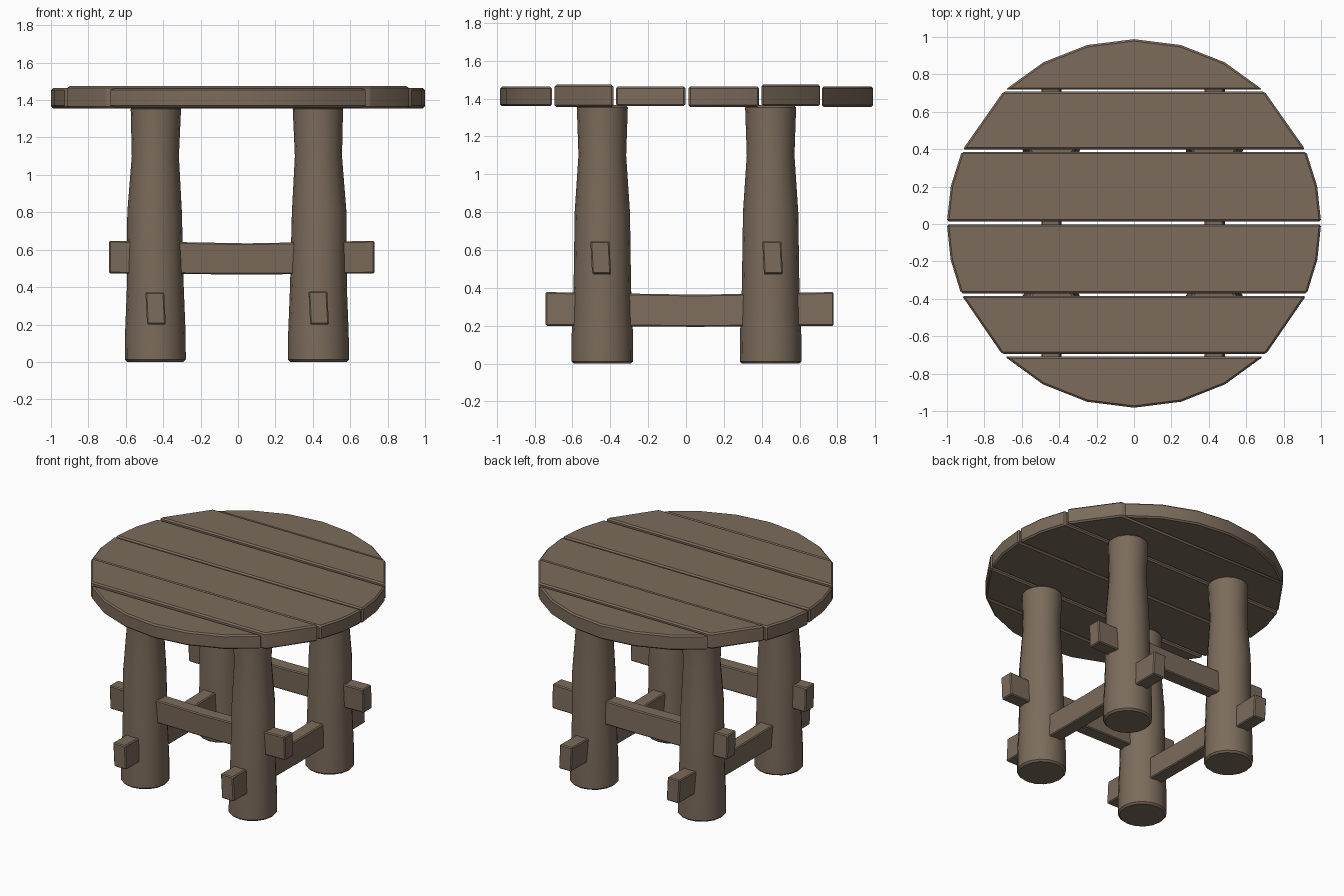
import bpy, bmesh, math
from mathutils import Vector

if "Cube" in bpy.data.objects:
    bpy.data.objects.remove(bpy.data.objects["Cube"])

wood = bpy.data.materials.new("weathered brown wood")
wood.diffuse_color = (0.2, 0.148, 0.105, 1)
wood.use_nodes = True
wood.node_tree.nodes["Principled BSDF"].inputs["Base Color"].default_value = wood.diffuse_color


def finish(name, bm, bevel, angle=30):
    """Turn a bmesh into a bevelled, smooth-by-angle wooden part."""
    bmesh.ops.recalc_face_normals(bm, faces=bm.faces)
    sharp = [e for e in bm.edges if e.calc_face_angle(0) > math.radians(50)]
    bmesh.ops.bevel(bm, geom=sharp, offset=bevel, segments=1, affect='EDGES')
    me = bpy.data.meshes.new(name)
    bm.to_mesh(me)
    bm.free()
    me.materials.append(wood)
    ob = bpy.data.objects.new(name, me)
    bpy.context.collection.objects.link(ob)
    bpy.ops.object.select_all(action='DESELECT')
    ob.select_set(True)
    bpy.context.view_layer.objects.active = ob
    bpy.ops.object.shade_smooth_by_angle(angle=math.radians(angle))


def loft(bm, rings):
    """Skin closed rings of points and cap both ends."""
    vs = [[bm.verts.new(p) for p in r] for r in rings]
    n = len(vs[0])
    for a, b in zip(vs, vs[1:]):
        for i in range(n):
            bm.faces.new((a[i], a[(i + 1) % n], b[(i + 1) % n], b[i]))
    bm.faces.new(vs[0][::-1])
    bm.faces.new(vs[-1])


# Round top cut from six planks: y range, z range, end segments
planks = [(-0.985, -0.712, 1.36, 1.463, 3), (-0.697, -0.387, 1.355, 1.474, 1),
          (-0.374, -0.005, 1.36, 1.464, 2), (0.01, 0.383, 1.355, 1.464, 2),
          (0.395, 0.705, 1.36, 1.474, 1), (0.715, 0.985, 1.355, 1.464, 3)]
R = 0.985
for i, (y0, y1, z0, z1, n) in enumerate(planks):
    a0, a1 = math.asin(y0 / R), math.asin(y1 / R)
    arc = [(math.cos(a), R * math.sin(a)) for a in
           [a0 + (a1 - a0) * k / n for k in range(n + 1)]]
    outline = arc + [(-x, y) for x, y in reversed(arc)]
    pts = []
    for p in outline:
        if not pts or math.dist(p, pts[-1]) > 1e-4:
            pts.append(p)
    if math.dist(pts[0], pts[-1]) < 1e-4:
        pts.pop()
    bm = bmesh.new()
    loft(bm, [[(x, y + 0.003, z) for x, y in pts] for z in (z0, z1)])
    finish(f"top_plank_{i + 1}", bm, 0.01)

# Four log legs: height, radius, sideways drift
profile = [(0, 0.163, 0), (0.15, 0.162, 0), (0.4, 0.152, 0), (0.8, 0.146, 0.004),
           (1.1, 0.126, 0), (1.365, 0.135, -0.003)]
for side, cx in (("left", -0.442), ("right", 0.43)):
    for end, cy in (("front", -0.442), ("back", 0.447)):
        s = 1 if cx > 0 else -1
        bm = bmesh.new()
        loft(bm, [[(cx + s * d + r * math.cos(t * math.tau / 16),
                    cy + r * math.sin(t * math.tau / 16), z) for t in range(16)]
                  for z, r, d in profile])
        finish(f"{end}_{side}_leg", bm, 0.012, 40)


def stretcher(name, axis, lo, hi, c, z0, z1):
    """Slightly sagging bar that pokes out past both legs."""
    rings = []
    for u, sag in ((lo, 0), (lo * 0.4, -0.008), (0.05, -0.014), (hi * 0.5, -0.008), (hi, 0)):
        ring = []
        for w, z in ((-0.05, z0 + sag * 0.4), (0.05, z0 + sag * 0.4),
                     (0.05, z1 + sag), (-0.05, z1 + sag)):
            w += 0.006 if z < (z0 + z1) / 2 else -0.003
            ring.append((u, c + w, z) if axis == 'x' else (c + w, u, z))
        rings.append(ring)
    bm = bmesh.new()
    loft(bm, rings)
    finish(name, bm, 0.007)


# Upper bars run left-right, lower bars run front-back
stretcher("front_stretcher", 'x', -0.69, 0.73, -0.452, 0.473, 0.648)
stretcher("back_stretcher", 'x', -0.69, 0.73, 0.456, 0.473, 0.648)
stretcher("left_stretcher", 'y', -0.742, 0.78, -0.442, 0.2, 0.373)
stretcher("right_stretcher", 'y', -0.742, 0.78, 0.43, 0.2, 0.378)
